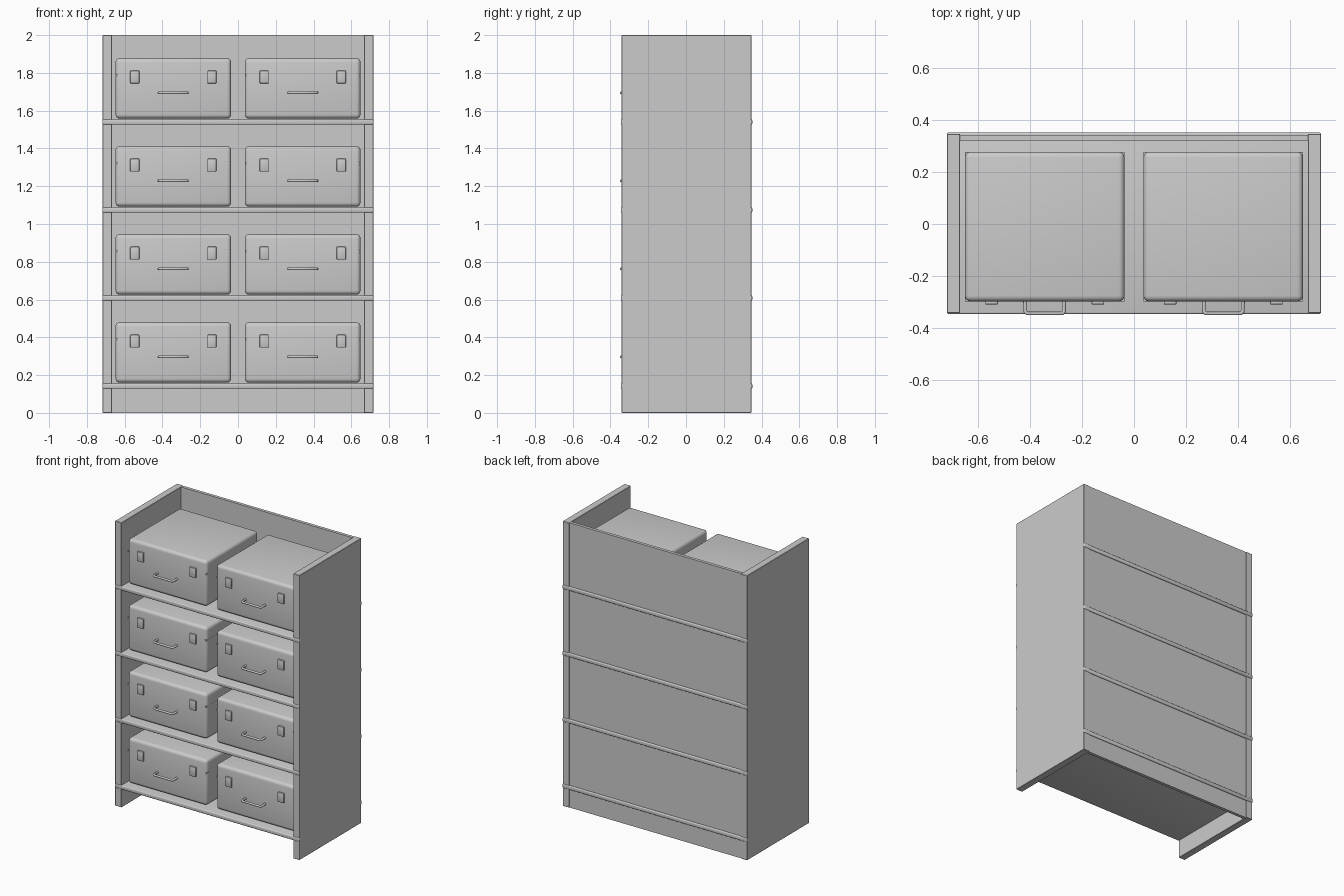
import bpy, math
from mathutils import Vector

if "Cube" in bpy.data.objects:
    bpy.data.objects.remove(bpy.data.objects["Cube"])

grey = bpy.data.materials.new("light grey")
grey.diffuse_color = (0.6, 0.6, 0.6, 1)
grey.use_nodes = True
grey.node_tree.nodes["Principled BSDF"].inputs["Base Color"].default_value = grey.diffuse_color


def block(name, lo, hi, bevel=0.0, segments=1):
    """Box between two corners, with optionally rounded edges."""
    lo, hi = Vector(lo), Vector(hi)
    bpy.ops.mesh.primitive_cube_add(size=1, location=(lo + hi) / 2)
    ob = bpy.context.object
    ob.name = name
    ob.scale = hi - lo
    bpy.ops.object.transform_apply(location=False, rotation=False, scale=True)
    ob.data.materials.append(grey)
    if bevel:
        mod = ob.modifiers.new("rounded edges", 'BEVEL')
        mod.width = bevel
        mod.segments = segments
        bpy.ops.object.modifier_apply(modifier=mod.name)
        bpy.ops.object.shade_smooth_by_angle(angle=math.radians(35))
    return ob


def handle(name, cx, z):
    """Round rod bent into a shallow bracket."""
    curve = bpy.data.curves.new(name, 'CURVE')
    curve.dimensions = '3D'
    curve.bevel_depth = 0.0075
    curve.bevel_resolution = 3
    curve.use_fill_caps = True
    pts = [(-0.075, -0.29), (-0.075, -0.336), (-0.068, -0.343),
           (0.068, -0.343), (0.075, -0.336), (0.075, -0.29)]
    spline = curve.splines.new('POLY')
    spline.points.add(len(pts) - 1)
    for p, (x, y) in zip(spline.points, pts):
        p.co = (cx + x, y, z, 1)
    ob = bpy.data.objects.new(name, curve)
    bpy.context.collection.objects.link(ob)
    bpy.ops.object.select_all(action='DESELECT')
    bpy.context.view_layer.objects.active = ob
    ob.select_set(True)
    bpy.ops.object.convert(target='MESH')
    ob = bpy.context.object
    ob.data.materials.append(grey)
    bpy.ops.object.shade_smooth_by_angle(angle=math.radians(50))


# Cabinet carcass: two sides and a slightly recessed back
for side, s in (("left", -1), ("right", 1)):
    xs = sorted((s * 0.667, s * 0.717))
    block(side + "_side_panel", (xs[0], -0.341, 0), (xs[1], 0.346, 2), 0.002)
block("back_panel", (-0.667, 0.319, 0), (0.667, 0.341, 2))

PITCH = 0.466
for level in range(4):
    dz = level * PITCH
    # Shelf running through the sides, with soft edges
    block(f"shelf_{level + 1}", (-0.717, -0.345, 0.128 + dz),
          (0.717, 0.351, 0.156 + dz), 0.006, 3)
    for side, s in (("left", -1), ("right", 1)):
        tag = f"{side}_{level + 1}"
        cx, z0 = s * 0.3425, 0.160 + dz
        # Rounded storage case
        block("case_" + tag, (cx - 0.306, -0.297, z0),
              (cx + 0.306, 0.277, z0 + 0.32), 0.022, 4)
        # Thin seam plate whose square corners show at the rounded corners
        block("seam_plate_" + tag, (cx - 0.3065, -0.2965, z0 + 0.226),
              (cx + 0.3065, 0.2765, z0 + 0.234))
        # Two latches
        for n, dx in enumerate((-0.204, 0.204)):
            block(f"latch_{tag}_{n + 1}", (cx + dx - 0.024, -0.309, z0 + 0.186),
                  (cx + dx + 0.024, -0.29, z0 + 0.254), 0.004, 2)
        # Carry handle
        handle("handle_" + tag, cx, z0 + 0.137)
